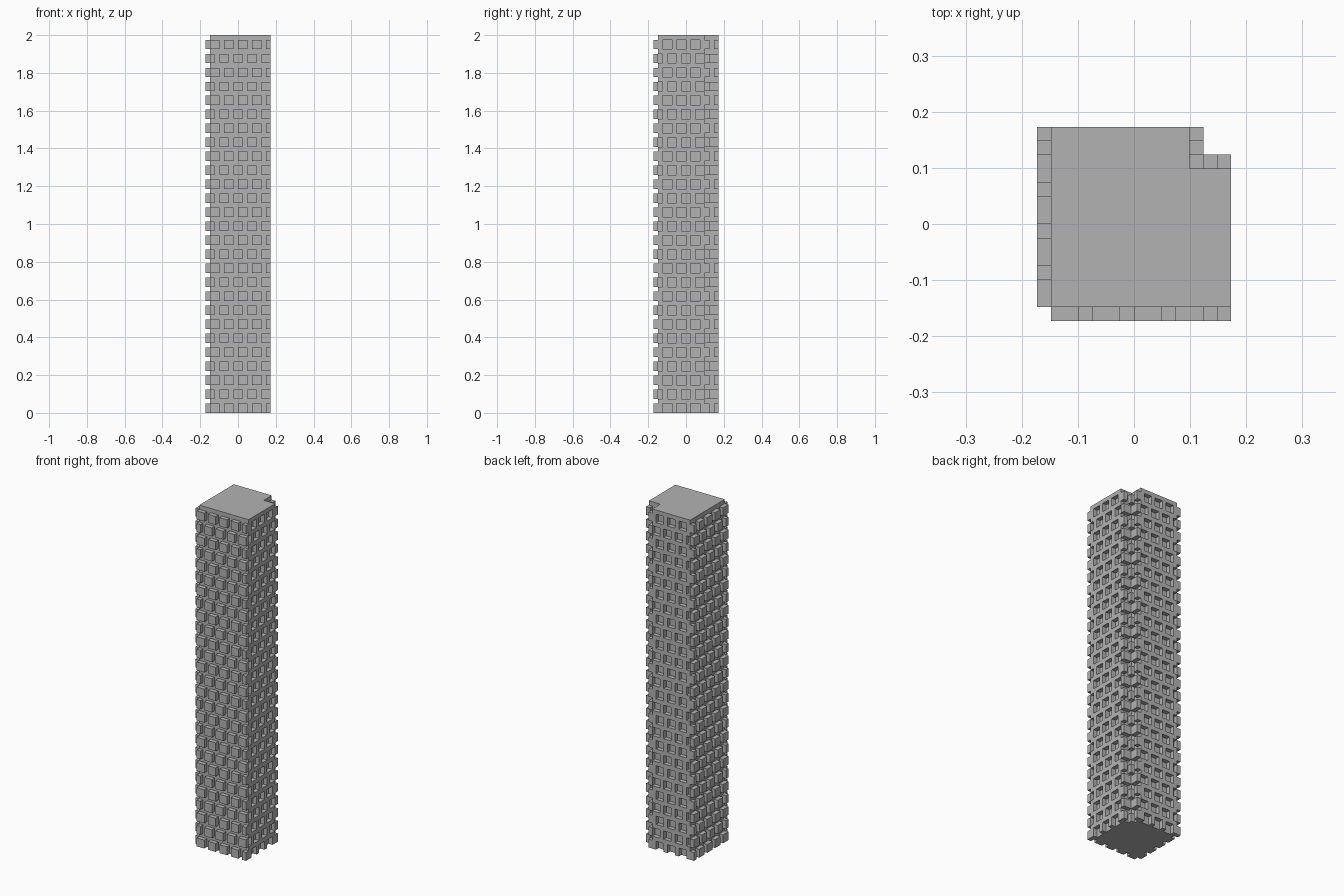
import bpy, bmesh
from mathutils import Matrix, Vector

old = bpy.data.objects.get("Cube")
if old:
    bpy.data.objects.remove(old, do_unlink=True)

ROWS = 27
LAYERS = ROWS * 3
U = 2 / LAYERS          # one grid cell
HALF = 7 * U            # half of the plan width

grey = bpy.data.materials.new("concrete grey")
grey.use_nodes = True
colour = (0.45, 0.45, 0.45, 1)
grey.diffuse_color = colour
grey.node_tree.nodes["Principled BSDF"].inputs["Base Color"].default_value = colour


def place(x, y, z):
    return Vector((x * U - HALF, y * U - HALF, z * U))


def add_box(bm, low, high):
    a, b = place(*low), place(*high)
    size = Matrix.Diagonal((*(b - a), 1))
    bmesh.ops.create_cube(bm, size=1, matrix=Matrix.Translation((a + b) / 2) @ size)


def finish(bm, name):
    bmesh.ops.recalc_face_normals(bm, faces=bm.faces)
    mesh = bpy.data.meshes.new(name)
    bm.to_mesh(mesh)
    bm.free()
    mesh.materials.append(grey)
    obj = bpy.data.objects.new(name, mesh)
    bpy.context.collection.objects.link(obj)


def runs(first, last, filled):
    """Join neighbouring filled cells into start and end pairs."""
    out = []
    for c in range(first, last + 1):
        if filled(c):
            if out and out[-1][1] == c:
                out[-1][1] = c + 1
            else:
                out.append([c, c + 1])
    return out


def wall(name, depth, along_x, first, last, filled, solid_bands=False):
    """One cell thick layer of staggered blocks, with optional bands between rows."""
    bm = bmesh.new()

    def block(a, b, z0, z1):
        if along_x:
            add_box(bm, (a, depth, z0), (b, depth + 1, z1))
        else:
            add_box(bm, (depth, a, z0), (depth + 1, b, z1))

    for row in range(ROWS):
        z = row * 3
        for a, b in runs(first, last, lambda c: filled(c, row % 2)):
            block(a, b, z, z + 2)
        if solid_bands:
            block(first, last + 1, z + 2, z + 3)
    finish(bm, name)


def is_peg(c, odd):
    return c % 3 != (2 if odd else 0)


def is_rib(c, odd):
    return c % 3 == (2 if odd else 1)


# Tower core with a notched corner
bm = bmesh.new()
outline = [(1, 1), (13, 1), (13, 11), (11, 11), (11, 13), (1, 13)]
base = bm.faces.new([bm.verts.new(place(x, y, 0)) for x, y in outline])
top = bmesh.ops.extrude_face_region(bm, geom=[base])["geom"]
bmesh.ops.translate(bm, vec=(0, 0, 2),
                    verts=[v for v in top if isinstance(v, bmesh.types.BMVert)])
finish(bm, "tower_core")

# Projecting blocks on the front and right-hand walls
wall("front_blocks", 0, True, 1, 13, is_peg)
wall("side_blocks", 0, False, 1, 13, is_peg)

# Recessed grids on the two opposite walls
wall("back_grid", 13, True, 1, 10, is_rib, True)
wall("side_grid", 13, False, 1, 10, is_rib, True)

# Projecting blocks inside the corner notch
wall("notch_back_blocks", 11, True, 11, 13, is_peg)
wall("notch_side_blocks", 11, False, 12, 13, is_peg)
